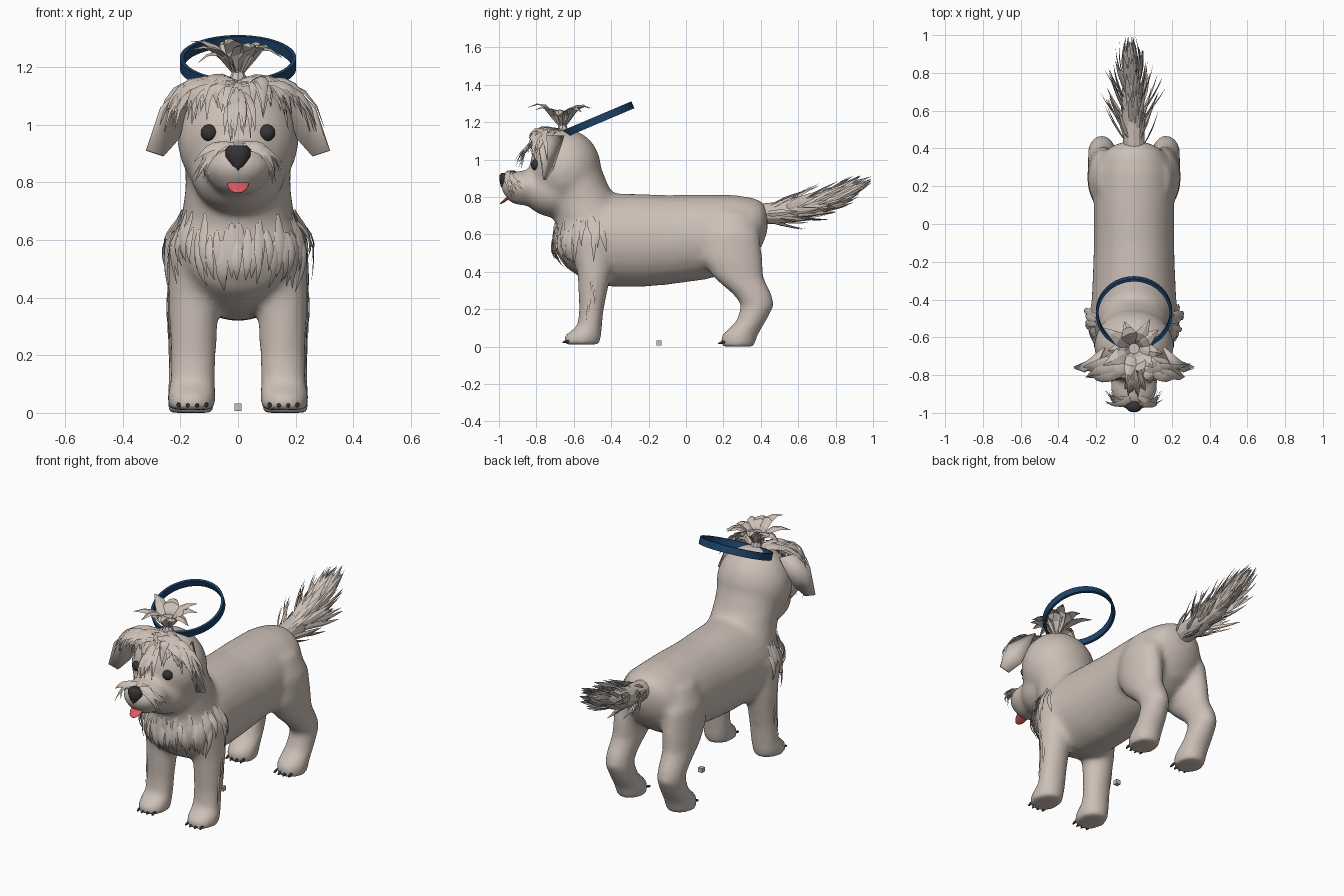
import bpy, bmesh, math, random
from mathutils import Vector, Matrix
from mathutils.bvhtree import BVHTree

random.seed(4)
R = random.uniform
cube = bpy.data.objects.get("Cube")
if cube:
    bpy.data.objects.remove(cube, do_unlink=True)


def material(name, rgb):
    m = bpy.data.materials.new(name)
    m.use_nodes = True
    m.diffuse_color = (*rgb, 1)
    m.node_tree.nodes["Principled BSDF"].inputs["Base Color"].default_value = (*rgb, 1)
    return m


FUR = material("beige_fur", (.61, .53, .475))
DARK = material("charcoal", (.035, .035, .038))
BLUE = material("navy_blue", (.012, .055, .14))
PINK = material("tongue_pink", (.72, .10, .11))


def finish(bm, name, mat, smooth=True):
    me = bpy.data.meshes.new(name)
    bm.to_mesh(me)
    bm.free()
    ob = bpy.data.objects.new(name, me)
    bpy.context.collection.objects.link(ob)
    me.materials.append(mat)
    for p in me.polygons:
        p.use_smooth = smooth
    return ob


def tube(bm, rings, upright=False, sides=24):
    """Closed loft of ellipses; upright rings lie in xz, others in xy."""
    loops = []
    for x, y, z, rx, rd in rings:
        loop = []
        for i in range(sides):
            a = math.tau * i / sides
            u, v = rx * math.cos(a), rd * math.sin(a)
            loop.append(bm.verts.new((x + u, y, z + v) if upright else (x + u, y + v, z)))
        loops.append(loop)
    for a, b in zip(loops, loops[1:]):
        for i in range(sides):
            j = (i + 1) % sides
            bm.faces.new((a[i], a[j], b[j], b[i]))
    bm.faces.new(loops[0])
    bm.faces.new(loops[-1])


def ball(bm, centre, size, tilt=0):
    m = Matrix.Translation(centre) @ Matrix.Rotation(tilt, 4, 'X') @ Matrix.Diagonal((*size, 1))
    bmesh.ops.create_uvsphere(bm, u_segments=24, v_segments=16, radius=1, matrix=m)


def ribbon(bm, pts, outs, width):
    """Tapered, slightly creased lock of hair along the points."""
    n = len(pts) - 1
    rows = []
    for i, (p, o) in enumerate(zip(pts, outs)):
        tan = pts[min(i + 1, n)] - pts[max(i - 1, 0)]
        side = tan.cross(o).normalized()
        w = width * (.35 + .65 * math.sin(math.pi * (i / n) ** .8)) * (1 - (i / n) ** 4 * .85) / 2
        rows.append([bm.verts.new(p + side * w), bm.verts.new(p + o * w * .35),
                     bm.verts.new(p - side * w)])
    for a, b in zip(rows, rows[1:]):
        for k in (0, 1):
            bm.faces.new((a[k], b[k], b[k + 1], a[k + 1]))


def lock(bm, p0, p1, p2, width, centre, n=5):
    """Hair lock on a quadratic curve, facing away from a centre."""
    p0, p1, p2, c = map(Vector, (p0, p1, p2, centre))
    ts = [i / n for i in range(n + 1)]
    pts = [p0 * (1 - t) ** 2 + p1 * 2 * t * (1 - t) + p2 * t * t for t in ts]
    ribbon(bm, pts, [(p - c).normalized() for p in pts], width)


# Body: torso, neck, head, muzzle and legs fused into one smooth skin
bm = bmesh.new()
tube(bm, [(0, y, z, rx, rz) for y, z, rx, rz in (
    (.435, .67, .06, .06), (.41, .66, .125, .115), (.36, .63, .175, .165), (.27, .605, .203, .205),
    (.1, .585, .213, .228), (-.1, .57, .213, .24), (-.25, .567, .218, .25), (-.42, .57, .226, .25),
    (-.55, .57, .222, .21), (-.64, .57, .18, .15), (-.69, .57, .09, .08))], upright=True)
tube(bm, [(0, y, z, rx, ry) for y, z, rx, ry in (
    (-.48, .56, .2, .2), (-.51, .7, .195, .2), (-.548, .78, .183, .185), (-.585, .86, .185, .17),
    (-.62, .95, .19, .17))])
ball(bm, (0, -.645, .95), (.212, .192, .213))
ball(bm, (0, -.7, .835), (.165, .175, .145))
ball(bm, (0, -.86, .855), (.125, .13, .088))
ball(bm, (0, -.87, .80), (.09, .09, .045))
for s in (1, -1):
    tube(bm, [(s * x, y, z, rx, ry) for x, y, z, rx, ry in (
        (.15, -.5, .6, .09, .12), (.155, -.49, .4, .088, .092), (.155, -.505, .2, .08, .066),
        (.157, -.515, .11, .08, .066), (.16, -.55, .06, .085, .1), (.16, -.56, .01, .082, .098))])
    tube(bm, [(s * x, y, z, rx, ry) for x, y, z, rx, ry in (
        (.12, .23, .72, .07, .11), (.153, .24, .6, .088, .155), (.16, .245, .47, .088, .165),
        (.165, .28, .37, .08, .135), (.17, .355, .28, .075, .105), (.17, .385, .22, .073, .088),
        (.165, .345, .13, .077, .08), (.163, .285, .06, .083, .098), (.163, .275, 0, .08, .092))])
bmesh.ops.recalc_face_normals(bm, faces=bm.faces)
body = finish(bm, "body", FUR)
mod = body.modifiers.new("fuse", 'REMESH')
mod.mode, mod.voxel_size, mod.use_smooth_shade = 'VOXEL', .015, True
mod = body.modifiers.new("soften", 'SMOOTH')
mod.factor, mod.iterations = .5, 16
skin = BVHTree.FromObject(body, bpy.context.evaluated_depsgraph_get())


def skin_lock(bm, start, end, width, lift):
    """Hair lock that follows the skin from start to end."""
    pts, outs = [], []
    for i in range(7):
        t = i / 6
        p, n, _, _ = skin.find_nearest(Vector(start).lerp(Vector(end), t))
        pts.append(p + n * (.004 + lift * math.sin(math.pi * t * .8)))
        outs.append(n)
    ribbon(bm, pts, outs, width)


# Chest ruff
bm = bmesh.new()
for i in range(46):
    a = -1.75 + 3.5 * (i + R(-.4, .4)) / 45
    x, y = .24 * math.sin(a), -.5 - .21 * math.cos(a)
    top = R(.57, .66) + .06 * abs(math.sin(a))
    skin_lock(bm, (x, y, top), (x * R(.85, 1.05), y + R(-.02, .04), top - R(.13, .24)),
              R(.025, .042), R(.006, .024))
# Feathering down the legs
for s in (1, -1):
    for y, z in ((-.5, .42), (-.47, .36), (-.52, .3)):
        skin_lock(bm, (s * .27, y, z), (s * .27, y - .02, z - .16), .018, .004)
finish(bm, "chest_and_leg_fur", FUR)

# Fringe, brows and moustache
head = (0, -.64, .93)
bm = bmesh.new()
for s in (1, -1):
    for i in range(28):
        x = .06 + .22 * i / 27 + R(-.02, .02)
        lock(bm, (s * R(0, .05), R(-.78, -.64), R(1.13, 1.16)),
             (s * (x * .75 + .03), R(-.86, -.74), R(1.16, 1.21)),
             (s * x, R(-.86, -.78) + x * .15, 1.08 - x * .28 + R(-.05, .04)), R(.035, .06), head)
    for i in range(7):
        x = R(.0, .06)
        lock(bm, (s * x * .4, -.77, R(1.08, 1.14)), (s * x, -.88, R(1.06, 1.12)),
             (s * x, R(-.92, -.86), R(.94, 1.0)), R(.018, .03), head)
    for i in range(13):
        z = R(.79, .88)
        lock(bm, (s * R(.01, .03), R(-.96, -.9), R(.91, .94)), (s * R(.08, .12), R(-1, -.95), .94),
             (s * R(.1, .16), R(-.95, -.87), z), R(.02, .038), (0, -.84, .84))
finish(bm, "face_fur", FUR)

# Ears: narrow folded flaps turned to the front
bm = bmesh.new()
for s in (1, -1):
    edge = [bm.verts.new((s * x, y, z)) for x, y, z in (
        (.16, -.65, 1.13), (.2, -.74, 1.13), (.27, -.78, 1.06), (.32, -.755, .91),
        (.26, -.75, .89), (.21, -.71, .95))]
    mid = bm.verts.new((s * .25, -.725, 1.03))
    for a, b in zip(edge, edge[1:] + edge[:1]):
        bm.faces.new((a, b, mid))
bmesh.ops.recalc_face_normals(bm, faces=bm.faces)
ears = finish(bm, "ears", FUR)
ears.modifiers.new("thickness", 'SOLIDIFY').thickness = .012

# Topknot: gathered stem opening into broad leaves
bm = bmesh.new()
tube(bm, [(0, -.66, 1.13, .045, .04), (0, -.66, 1.18, .022, .022), (0, -.66, 1.24, .03, .03)], sides=8)
for i in range(10):
    a = math.tau * i / 10 + R(-.25, .25)
    c, d, r = math.cos(a), math.sin(a), R(.13, .2)
    lock(bm, (c * .015, -.66 + d * .015, 1.18), (c * .07, -.66 + d * .07, R(1.28, 1.35)),
         (c * r, -.66 + d * r, R(1.2, 1.29)), R(.07, .1), (0, -.66, 1.1), 4)
finish(bm, "topknot", FUR, smooth=False)


# Tail: soft core wrapped in long locks
def tail_axis(t):
    return Vector((-.02 * t, .41 + .58 * t, .71 + .185 * t * t))


bm = bmesh.new()
tube(bm, [(*tail_axis(t), r, r) for t, r in (
    (0, .055), (.2, .06), (.5, .055), (.75, .03), (.95, .004))], upright=True, sides=12)
for i in range(100):
    t, a = R(0, .7), R(0, math.tau)
    e = min(t + R(.25, .36), 1)
    ray = Vector((math.cos(a), 0, math.sin(a) * .75))
    spread = (.03 + .12 * math.sin(math.pi * e ** 1.1)) * R(.6, 1.2)
    p0 = tail_axis(t) + ray * .045
    p2 = tail_axis(e) + ray * spread
    lock(bm, p0, (p0 + p2) / 2 + ray * .015, p2, R(.02, .04), tail_axis((t + e) / 2) - ray * .2, 4)
finish(bm, "tail", FUR, smooth=False)

# Eyes, nose and claws
bm = bmesh.new()
for s in (1, -1):
    ball(bm, (s * .1, -.805, .972), (.029, .024, .029))
finish(bm, "eyes", DARK)

bm = bmesh.new()
tube(bm, [(0, -.965, z, rx, ry) for z, rx, ry in (
    (.842, .012, .018), (.86, .028, .026), (.89, .043, .032), (.915, .043, .032), (.928, .03, .022))], sides=16)
bmesh.ops.recalc_face_normals(bm, faces=bm.faces)
finish(bm, "nose", DARK)

bm = bmesh.new()
for s in (1, -1):
    for paw_y, z in ((-.64, .028), (.192, .022)):
        for k in range(4):
            x = .11 + k * .032
            ball(bm, (s * x, paw_y + 2.7 * (x - .16) ** 2, z), (.007, .022, .007), .3)
finish(bm, "claws", DARK)

# Tongue
bm = bmesh.new()
ball(bm, (0, -.95, .796), (.037, .055, .008), .64)
finish(bm, "tongue", PINK)

# Tilted headband hoop with a flat rectangular section
bm = bmesh.new()
sides, section = 64, ((.188, -.02), (.202, -.02), (.202, .02), (.188, .02))
turn = Matrix.Translation((0, -.47, 1.214)) @ Matrix.Rotation(math.radians(23), 4, 'X')
loops = [[bm.verts.new(turn @ Vector((r * math.cos(a), r * math.sin(a), h))) for r, h in section]
         for a in (math.tau * i / sides for i in range(sides))]
for i, a in enumerate(loops):
    b = loops[(i + 1) % sides]
    for k in range(4):
        bm.faces.new((a[k], b[k], b[(k + 1) % 4], a[(k + 1) % 4]))
bmesh.ops.recalc_face_normals(bm, faces=bm.faces)
finish(bm, "headband", BLUE, smooth=False)

# Small block on the ground under the belly
bm = bmesh.new()
bmesh.ops.create_cube(bm, size=.026, matrix=Matrix.Translation((0, -.145, .02)))
finish(bm, "small_block", FUR, smooth=False)
